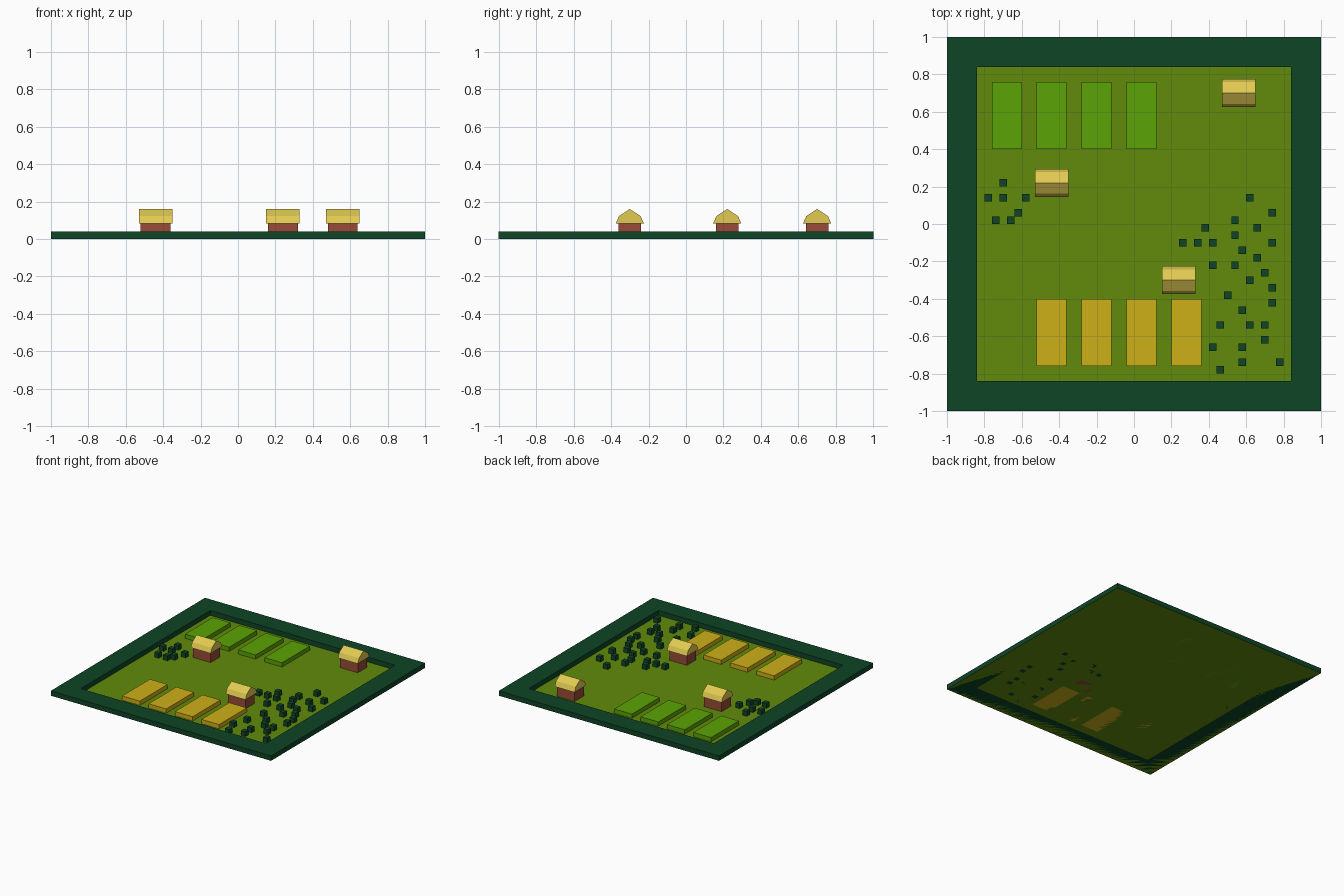
import bpy, bmesh
from mathutils import Matrix

if "Cube" in bpy.data.objects:
    bpy.data.objects.remove(bpy.data.objects["Cube"])


def material(name, rgb):
    m = bpy.data.materials.new(name)
    m.diffuse_color = [(c / 255) ** 2.2 for c in rgb] + [1]
    m.use_nodes = True
    m.node_tree.nodes["Principled BSDF"].inputs["Base Color"].default_value = m.diffuse_color
    return m


FOREST = material("dark_green", (22, 70, 42))
GRASS = material("grass", (98, 138, 20))
CROP = material("crop_green", (92, 162, 14))
WHEAT = material("wheat", (204, 174, 30))
BRICK = material("brick", (150, 76, 58))
THATCH = material("thatch", (224, 200, 82))


def finish(name, bm, mat):
    bmesh.ops.recalc_face_normals(bm, faces=bm.faces)
    me = bpy.data.meshes.new(name)
    bm.to_mesh(me)
    bm.free()
    me.materials.append(mat)
    ob = bpy.data.objects.new(name, me)
    bpy.context.collection.objects.link(ob)
    return ob


def add_box(bm, cx, cy, sx, sy, h):
    # box standing on z = 0
    mat = Matrix.Translation((cx, cy, h / 2)) @ Matrix.Diagonal((sx, sy, h, 1))
    bmesh.ops.create_cube(bm, size=1, matrix=mat)


def box(name, mat, *dims):
    bm = bmesh.new()
    add_box(bm, *dims)
    return finish(name, bm, mat)


# Flat field sheet
bm = bmesh.new()
bmesh.ops.create_grid(bm, x_segments=1, y_segments=1, size=1)
finish("field", bm, GRASS)

# Raised border: square ring extruded upward
bm = bmesh.new()
signs = [(-1, -1), (1, -1), (1, 1), (-1, 1)]
outer = [bm.verts.new((x, y, 0)) for x, y in signs]
inner = [bm.verts.new((x * 0.84, y * 0.84, 0)) for x, y in signs]
ring = []
for i in range(4):
    j = (i + 1) % 4
    ring.append(bm.faces.new((outer[i], outer[j], inner[j], inner[i])))
top = bmesh.ops.extrude_face_region(bm, geom=ring, use_keep_orig=True)["geom"]
bmesh.ops.translate(bm, vec=(0, 0, 0.04),
                    verts=[v for v in top if isinstance(v, bmesh.types.BMVert)])
finish("border", bm, FOREST)

# Crop beds
for i in range(4):
    box(f"green_bed_{i + 1}", CROP, -0.68 + 0.24 * i, 0.58, 0.16, 0.36, 0.035)
    box(f"wheat_bed_{i + 1}", WHEAT, -0.44 + 0.24 * i, -0.58, 0.16, 0.36, 0.035)

# Houses: brick walls and a two-pitch roof running along x
ROOF = [(-0.075, 0.083), (0.075, 0.083), (0.058, 0.122), (0, 0.16), (-0.058, 0.122)]
for i, (x, y) in enumerate([(-0.44, 0.22), (0.56, 0.70), (0.24, -0.30)], 1):
    box(f"house_walls_{i}", BRICK, x, y, 0.16, 0.12, 0.085)
    bm = bmesh.new()
    end = bm.faces.new([bm.verts.new((x - 0.09, y + py, z)) for py, z in ROOF])
    ext = bmesh.ops.extrude_face_region(bm, geom=[end], use_keep_orig=True)["geom"]
    bmesh.ops.translate(bm, vec=(0.18, 0, 0),
                        verts=[v for v in ext if isinstance(v, bmesh.types.BMVert)])
    finish(f"house_roof_{i}", bm, THATCH)

# Bushes: small cubes, listed as rows of y (hundredths): x positions (hundredths)
WEST = {22: [-70], 14: [-78, -70, -58], 6: [-62], 2: [-74, -66]}
EAST = {14: [62], 6: [74], 2: [54], -2: [38, 66], -6: [54], -10: [26, 34, 42, 74],
        -14: [58], -18: [66], -22: [42, 54], -26: [70], -30: [62], -34: [74],
        -38: [50], -42: [74], -46: [58], -54: [46, 62, 70], -62: [70],
        -66: [42, 58], -74: [58, 78], -78: [46]}
for name, rows in (("west_bushes", WEST), ("east_bushes", EAST)):
    bm = bmesh.new()
    for y, xs in rows.items():
        for x in xs:
            add_box(bm, x / 100, y / 100, 0.04, 0.04, 0.04)
    finish(name, bm, FOREST)
